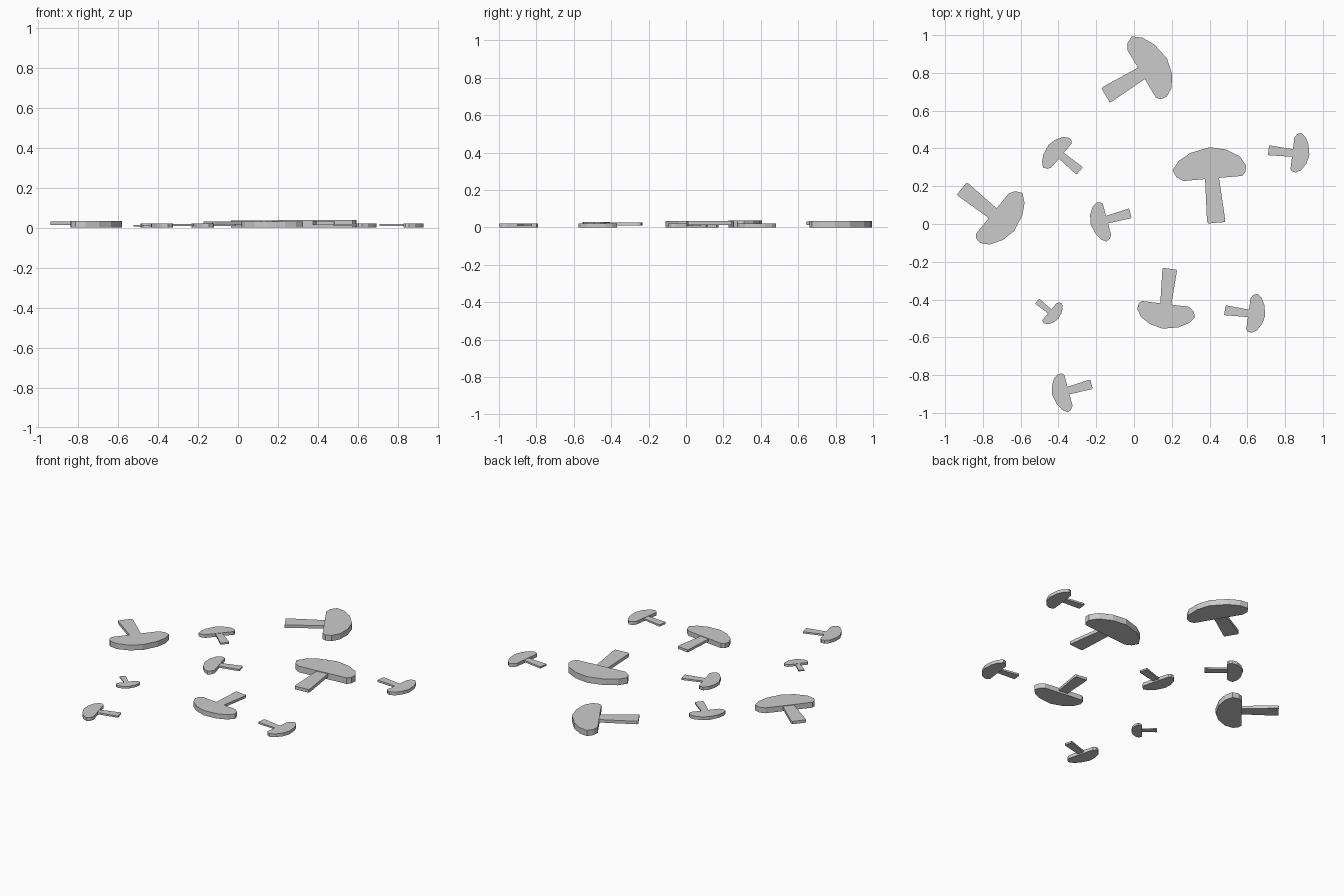
import bpy, bmesh
from math import radians
from mathutils import Matrix

if "Cube" in bpy.data.objects:
    bpy.data.objects.remove(bpy.data.objects["Cube"])

# Outlines for a mushroom slice of width 1; cap points along +y, stem along -y
CAP = [(-.40, 0), (-.49, .06), (-.535, .16), (-.44, .28), (-.27, .375), (0, .43),
       (.22, .38), (.40, .27), (.475, .14), (.46, .05), (.41, 0)]
STEM = [(-.10, .02), (-.125, -.58), (-.11, -.61), (.12, -.61), (.125, -.57), (.09, .02)]

# Base of cap x, y, direction the cap points (degrees), width
SLICES = [
    (.04, .796, 31, .365), (-.749, .056, -39, .343), (.167, -.423, -97, .307),
    (.415, .241, 95, .386), (.839, .375, -7, .210), (-.384, .362, 140, .207),
    (-.143, .024, 195, .210), (-.447, -.463, -40, .140), (.606, -.474, -8, .207),
    (-.347, -.881, 195, .207),
]


def slab(name, outline, z0, z1, matrix):
    """Extrude an outline between two heights."""
    bm = bmesh.new()
    face = bm.faces.new([bm.verts.new((x, y, z0)) for x, y in outline])
    ext = bmesh.ops.extrude_face_region(bm, geom=[face], use_keep_orig=True)
    top = [v for v in ext["geom"] if isinstance(v, bmesh.types.BMVert)]
    bmesh.ops.translate(bm, verts=top, vec=(0, 0, z1 - z0))
    bmesh.ops.recalc_face_normals(bm, faces=bm.faces)
    bm.transform(matrix)
    mesh = bpy.data.meshes.new(name)
    bm.to_mesh(mesh)
    bm.free()
    obj = bpy.data.objects.new(name, mesh)
    bpy.context.collection.objects.link(obj)
    return obj


# Scatter the slices flat on the ground
for i, (x, y, angle, width) in enumerate(SLICES, 1):
    m = (Matrix.Translation((x, y, 0)) @ Matrix.Rotation(radians(angle - 90), 4, 'Z')
         @ Matrix.Scale(width, 4))
    slab(f"mushroom_cap_{i}", CAP, 0, .098, m)
    slab(f"mushroom_stem_{i}", STEM, .037, .088, m)
